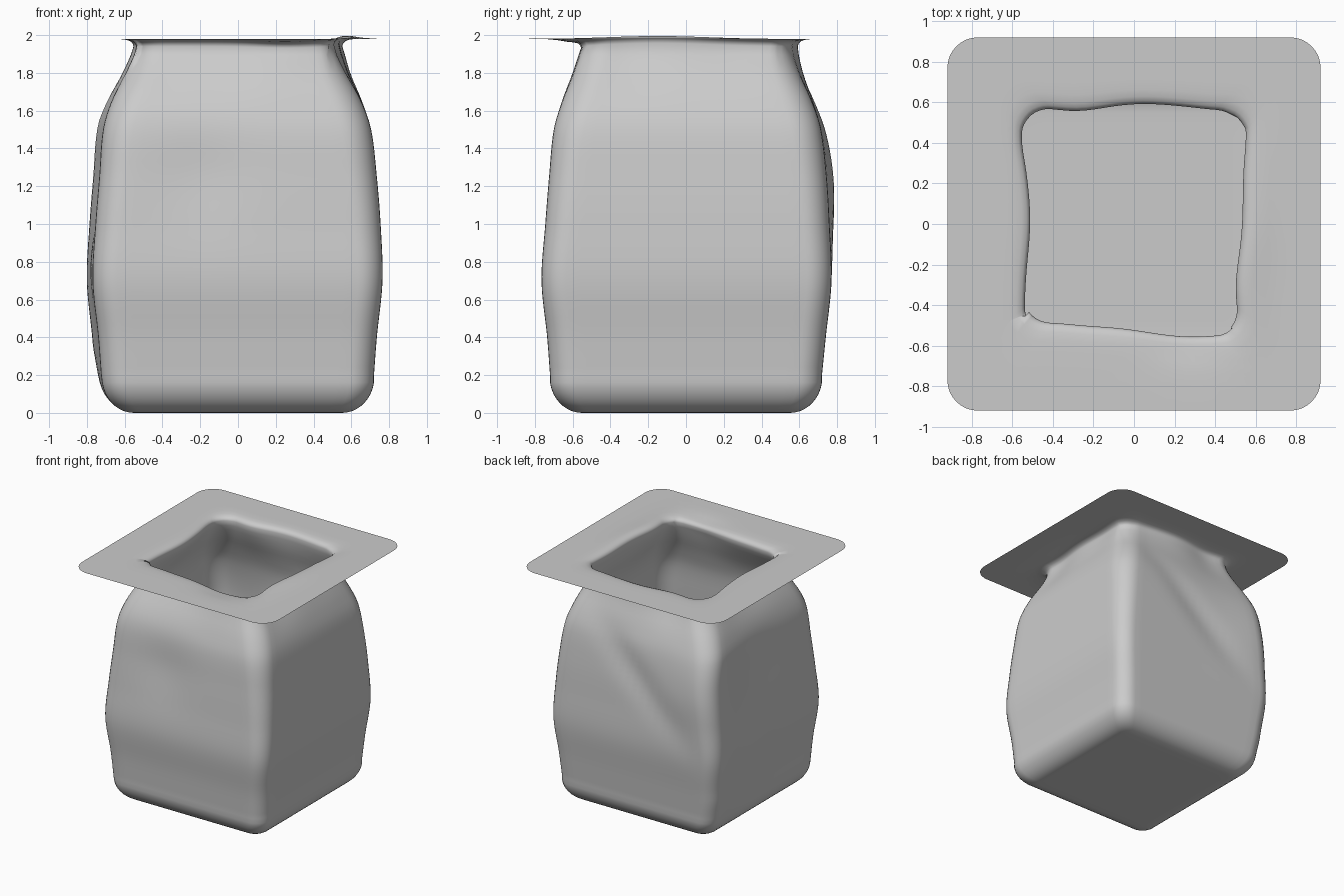
import bpy, bmesh, math

if "Cube" in bpy.data.objects:
    bpy.data.objects.remove(bpy.data.objects["Cube"])

N_SIDE, N_CORNER = 18, 8


def bump(a, centre, width):
    return math.exp(-((a - centre) / width) ** 2)


def ring(x0, x1, y0, y1, r):
    """Rounded rectangle, counter-clockwise, constant point count."""
    corners = [(x1 - r, y0 + r, -90), (x1 - r, y1 - r, 0),
               (x0 + r, y1 - r, 90), (x0 + r, y0 + r, 180)]
    arcs = []
    for cx, cy, a0 in corners:
        arcs.append([(cx + r * math.cos(math.radians(a0 + 90 * i / N_CORNER)),
                      cy + r * math.sin(math.radians(a0 + 90 * i / N_CORNER)))
                     for i in range(N_CORNER + 1)])
    pts = []
    for k in range(4):
        pts += arcs[k]
        a, b = arcs[k][-1], arcs[(k + 1) % 4][0]
        pts += [(a[0] + (b[0] - a[0]) * i / N_SIDE, a[1] + (b[1] - a[1]) * i / N_SIDE)
                for i in range(1, N_SIDE)]
    return pts


# Height profile: z, left, right, front, back, corner radius
keys = [
    (0.20, .725, .720, .720, .720, .13),
    (0.40, .740, .735, .735, .740, .13),
    (0.70, .770, .765, .765, .770, .13),
    (1.00, .755, .755, .745, .760, .14),
    (1.25, .735, .735, .725, .745, .15),
    (1.50, .715, .705, .700, .715, .16),
    (1.65, .670, .655, .655, .670, .16),
    (1.80, .595, .585, .590, .610, .15),
    (1.90, .550, .550, .550, .580, .14),
    (1.94, .540, .537, .538, .575, .13),
]


def spline(z):
    """Smooth (Catmull-Rom) lookup of the profile."""
    i = max(k for k in range(len(keys) - 1) if keys[k][0] <= z + 1e-6)
    a, b = keys[i], keys[i + 1]
    p, q = keys[max(i - 1, 0)], keys[min(i + 2, len(keys) - 1)]
    h = b[0] - a[0]
    t = (z - a[0]) / h
    out = []
    for c in range(1, 6):
        m0 = (b[c] - p[c]) / (b[0] - p[0]) * h
        m1 = (q[c] - a[c]) / (q[0] - a[0]) * h
        out.append((2*t**3 - 3*t*t + 1) * a[c] + (t**3 - 2*t*t + t) * m0
                   + (3*t*t - 2*t**3) * b[c] + (t**3 - t*t) * m1)
    return out


def deform(x, y, z):
    """Dents, the bulging back-left corner and the uneven mouth."""
    dx = dy = dz = 0.0
    left, right, front, back = x < -.48, x > .48, y < -.48, y > .48
    corner = bump(x, -.65, .32) * bump(y, .65, .32)
    body = min(1, max(0, z - .05) / .3) * min(1, max(0, 1.95 - z) / .4)
    dx -= .035 * corner * body
    dy += .04 * corner * bump(z, 1.25, .35)
    if back:
        d = (z - 1.05) - .9 * x
        dy -= .025 * body * bump(d, .25, .16) * bump(x, -.05, .4)
    if front:
        dy += .02 * bump(x, -.2, .25) * bump(z, 1.25, .25)
    if left:
        dx += .02 * bump(y, 0, .3) * bump(z, 1.3, .3) - .01 * bump(y, .1, .2) * bump(z, .8, .2)
    # uneven outline of the mouth, fading into the flange
    m = min(1, max(0, z - 1.6) / .3)
    f = max(0, 1 - max(0, max(abs(x), abs(y)) - .56) / .25) * m
    if left:
        dx += f * (.028 * bump(y, .02, .25) - .015 * bump(y, .42, .12))
    if right:
        dx += f * (.015 * bump(y, .45, .15) - .035 * bump(y, -.32, .22))
    if front:
        dy += f * (.05 * bump(x, -.45, .25) + .02 * bump(x, -.1, .2) - .018 * bump(x, .28, .2))
    if back:
        dy += f * (.018 * bump(x, .05, .2) - .02 * bump(x, -.28, .15) - .015 * bump(x, .45, .15))
    # lifted lip on the right of the mouth
    if z > 1.9:
        dz += .02 * bump(x, .57, .09) * bump(y, -.15, .38)
        dz -= .015 * bump(y, -.6, .08) * bump(x, .25, .2)
    return x + dx, y + dy, z + dz


rows = []
# Flat base and rounded bottom edge
for s in (.06, .2, .35, .48):
    rows.append((0.0, ring(-s, s, -s, s, s * .12)))
for i in range(10):
    a = math.radians(90 * i / 10)
    e = .55 + .172 * math.sin(a)
    rows.append((.19 * (1 - math.cos(a)), ring(-e, e, -e, e, .06 + .07 * math.sin(a))))
# Side walls
for i in range(41):
    z = .2 + 1.74 * i / 40
    l, r, f, b, c = spline(z)
    rows.append((z, ring(-l, r, -f, b, c)))
# Neck turning out into the flat square flange
l, r, f, b, c = spline(1.94)
for o, z in ((.005, 1.955), (.017, 1.967), (.04, 1.975), (.075, 1.979),
             (.13, 1.98), (.2, 1.98), (.28, 1.98)):
    rows.append((z, ring(-l - o, r + o, -f - o, b + o, .13 + o * .06)))
rows.append((1.98, ring(-.92, .92, -.92, .92, .15)))

bm = bmesh.new()
loops = []
for k, (z, pts) in enumerate(rows):
    last = k == len(rows) - 1
    loops.append([bm.verts.new((x, y, z) if last or z < .001 else deform(x, y, z)) for x, y in pts])
for a, b in zip(loops, loops[1:]):
    n = len(a)
    for i in range(n):
        j = (i + 1) % n
        bm.faces.new((a[i], a[j], b[j], b[i]))
bm.faces.new(list(reversed(loops[0])))
mesh = bpy.data.meshes.new("open_bag")
bm.to_mesh(mesh)
bm.free()
mesh.polygons.foreach_set("use_smooth", [True] * len(mesh.polygons))
bag = bpy.data.objects.new("open_bag", mesh)
bpy.context.collection.objects.link(bag)
